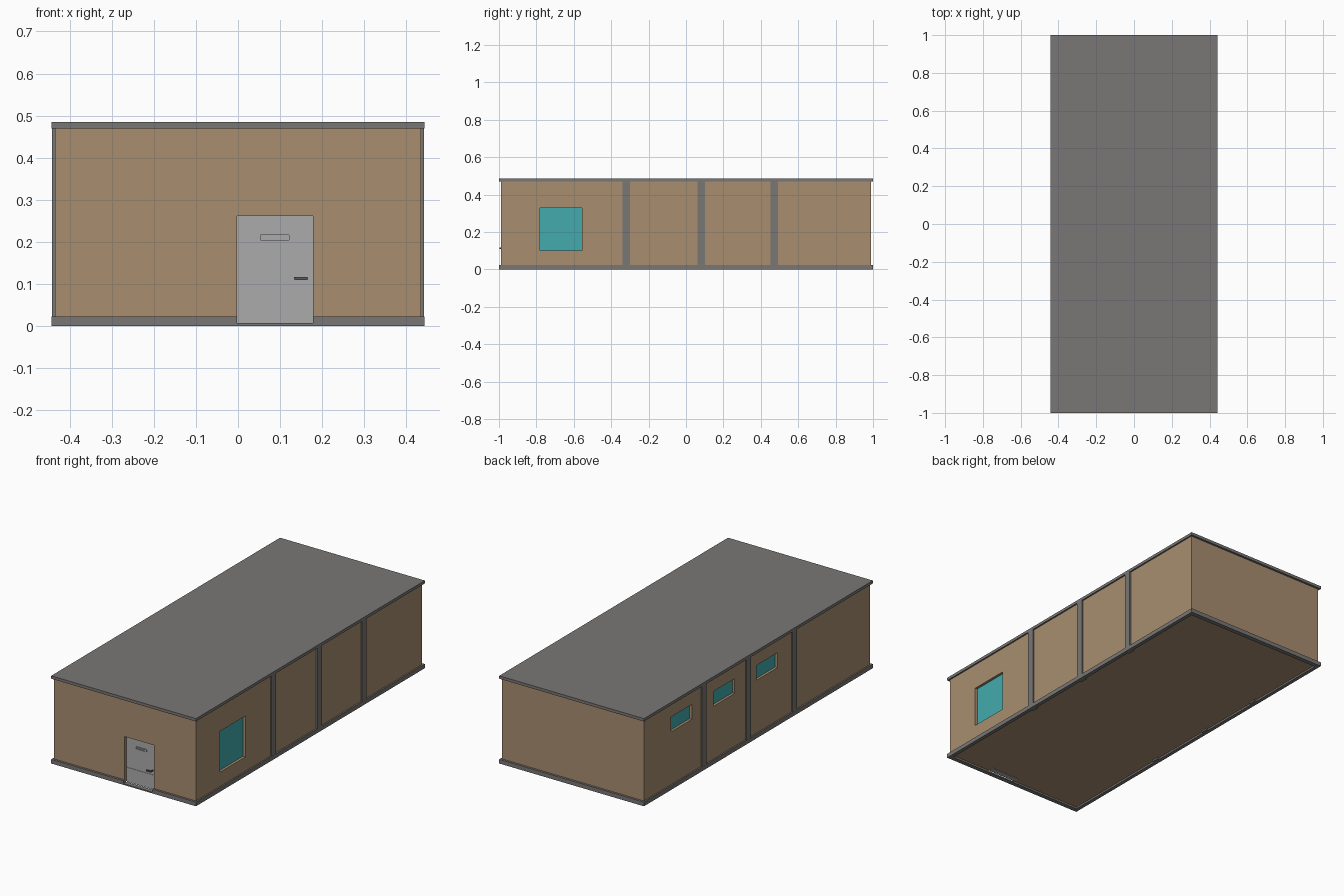
import bpy, bmesh
from mathutils import Vector

if "Cube" in bpy.data.objects:
    bpy.data.objects.remove(bpy.data.objects["Cube"])


def material(name, rgb):
    m = bpy.data.materials.new(name)
    lin = [((c / 255 + 0.055) / 1.055) ** 2.4 for c in rgb]
    m.diffuse_color = (*lin, 1)
    m.use_nodes = True
    m.node_tree.nodes["Principled BSDF"].inputs["Base Color"].default_value = m.diffuse_color
    return m


TAN = material("tan wall", (168, 141, 112))
GREY = material("dark grey trim", (121, 119, 117))
DOOR = material("light grey door", (171, 171, 171))
TEAL = material("teal glass", (67, 171, 173))
METAL = material("handle metal", (92, 92, 92))


def box(name, lo, hi, mat, bevel=0.0):
    """Box between two corners; bevel rounds only the edges along y."""
    lo, hi = Vector(lo), Vector(hi)
    bm = bmesh.new()
    bmesh.ops.create_cube(bm, size=1)
    for v in bm.verts:
        v.co = Vector([lo[i] + (v.co[i] + 0.5) * (hi[i] - lo[i]) for i in range(3)])
    if bevel:
        edges = [e for e in bm.edges if abs(e.verts[0].co.y - e.verts[1].co.y) > 1e-5]
        bmesh.ops.bevel(bm, geom=edges, offset=bevel, segments=3, profile=0.5, affect='EDGES')
    bmesh.ops.recalc_face_normals(bm, faces=bm.faces)
    me = bpy.data.meshes.new(name)
    bm.to_mesh(me)
    bm.free()
    me.materials.append(mat)
    ob = bpy.data.objects.new(name, me)
    bpy.context.collection.objects.link(ob)
    return ob


def cut(target, lo, hi):
    """Subtract a box from the target and remove the cutter."""
    cutter = box("cutter", lo, hi, target.data.materials[0])
    cutter.hide_render = True
    mod = target.modifiers.new("cut", 'BOOLEAN')
    mod.operation = 'DIFFERENCE'
    mod.solver = 'EXACT'
    mod.object = cutter
    bpy.context.view_layer.objects.active = target
    bpy.ops.object.modifier_apply(modifier=mod.name)
    bpy.data.objects.remove(cutter)


WX, WY = 0.435, 0.988          # wall half sizes
OX, OY = 0.443, 1.0            # trim half sizes
DX0, DX1, DZ0, DZ1 = -0.002, 0.178, 0.007, 0.262
DY = -0.972                    # door face
DEPTH = 0.015                  # window recess

# Walls, roof and base frame
walls = box("walls", (-WX, -WY, 0.01), (WX, WY, 0.475), TAN)
box("roof", (-OX, -OY, 0.469), (OX, OY, 0.485), GREY)
base = box("base_frame", (-OX, -OY, 0), (OX, OY, 0.023), GREY)
cut(base, (-0.422, -0.975, -0.1), (0.422, 0.975, 0.1))

# Side pillars
for side, sx in (("right", 1), ("left", -1)):
    for i, y in enumerate((-0.319, 0.082, 0.472)):
        x0, x1 = sorted((sx * 0.412, sx * (OX - 0.0005)))
        box(f"{side}_pillar_{i + 1}", (x0, y - 0.02, 0.001), (x1, y + 0.02, 0.472), GREY)

# Recessed windows: one large on the right, three small high ones on the left
windows = [("right_window", 1, -0.78, -0.557, 0.102, 0.328)]
windows += [(f"left_window_{i + 1}", -1, y - 0.092, y + 0.092, 0.315, 0.397)
            for i, y in enumerate((0.662, 0.288, -0.086))]
for name, sx, y0, y1, z0, z1 in windows:
    a, b = sorted((sx * (WX - DEPTH), sx * (WX + 0.05)))
    cut(walls, (a, y0, z0), (b, y1, z1))
    a, b = sorted((sx * (WX - DEPTH - 0.004), sx * (WX - DEPTH + 0.001)))
    box(name, (a, y0, z0), (b, y1, z1), TEAL)

# Door opening through the wall and base frame
for part, z0 in ((walls, -0.05), (base, DZ0)):
    cut(part, (DX0, -1.05, z0), (DX1, DY + 0.004, DZ1))

# Door leaf with a shallow horizontal groove
door = box("door", (DX0, DY, DZ0), (DX1, DY + 0.03, DZ1), DOOR)
cut(door, (DX0 - 0.1, DY - 0.1, 0.087), (DX1 + 0.1, DY + 0.002, 0.094))

# Mail slot: rounded plate, recess and flap
slot = box("mail_slot_plate", (0.052, DY - 0.004, 0.203), (0.123, DY + 0.002, 0.218), DOOR, 0.004)
cut(slot, (0.060, DY - 0.1, 0.206), (0.115, DY - 0.001, 0.215))
box("mail_slot_flap", (0.060, DY - 0.003, 0.2085), (0.115, DY + 0.001, 0.2125), DOOR)

# Handle: stem and lever
box("handle_stem", (0.158, DY - 0.02, 0.111), (0.164, DY + 0.002, 0.116), METAL)
box("handle_lever", (0.133, DY - 0.024, 0.110), (0.166, DY - 0.017, 0.117), METAL, 0.002)
